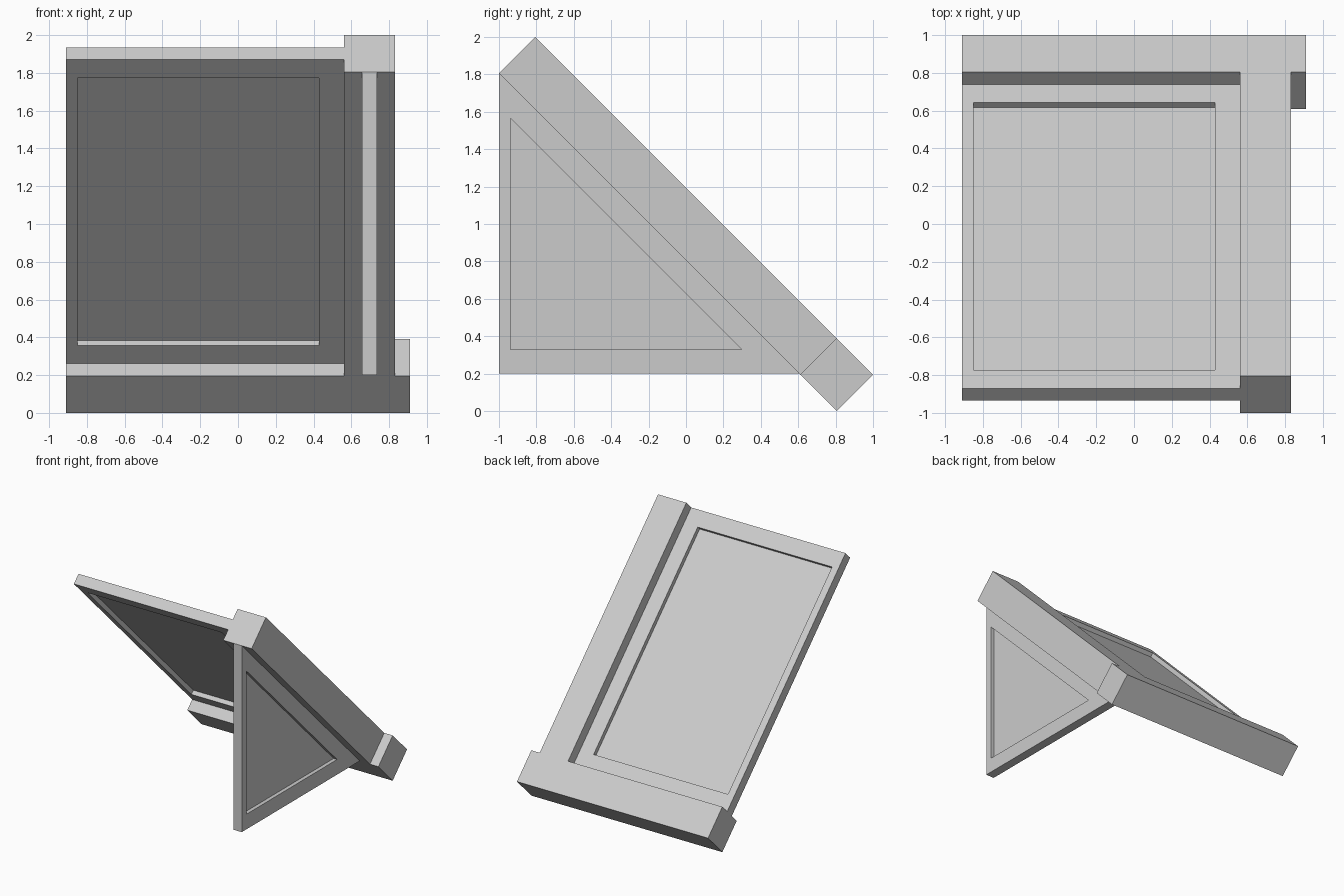
import bpy
import bmesh

if "Cube" in bpy.data.objects:
    bpy.data.objects.remove(bpy.data.objects["Cube"])


def loft(name, loops, place):
    """Skin a chain of equal-length loops [(profile, height), ...] and cap both ends."""
    bm = bmesh.new()
    rings = [[bm.verts.new(place(a, b, h)) for a, b in prof] for prof, h in loops]
    n = len(rings[0])
    for r0, r1 in zip(rings, rings[1:]):
        for i in range(n):
            j = (i + 1) % n
            bm.faces.new((r0[i], r0[j], r1[j], r1[i]))
    bm.faces.new(rings[0])
    bm.faces.new(rings[-1])
    bmesh.ops.recalc_face_normals(bm, faces=bm.faces)
    mesh = bpy.data.meshes.new(name)
    bm.to_mesh(mesh)
    bm.free()
    obj = bpy.data.objects.new(name, mesh)
    bpy.context.collection.objects.link(obj)
    return obj


def recessed_panel(name, outer, inner, low, high, depth, place):
    """Flat panel with the inner profile sunk into both faces."""
    return loft(name, [(inner, low + depth), (inner, low), (outer, low),
                       (outer, high), (inner, high), (inner, high - depth)], place)


def rect(x0, x1, s0, s1):
    return [(x0, s0), (x1, s0), (x1, s1), (x0, s1)]


def tilted(x, s, n):
    # 45 degree slope: s = y - z runs down the slope, n = y + z is its normal
    return (x, (n + s) / 2, (n - s) / 2)


def upright(y, z, x):
    return (x, y, z)


# L-shaped frame: sloping side beam and wider bottom beam
TOP, JOINT, BOTTOM = -2.805, 0.415, 0.805
frame = [(0.56, TOP), (0.83, TOP), (0.83, JOINT), (0.91, JOINT),
         (0.91, BOTTOM), (-0.91, BOTTOM), (-0.91, JOINT), (0.56, JOINT)]
loft("corner_frame", [(frame, 0.805), (frame, 1.195)], tilted)

# Sloping panel held in the frame corner
recessed_panel("sloping_panel", rect(-0.91, 0.56, TOP, JOINT),
               rect(-0.85, 0.43, -2.61, 0.222), 0.938, 1.064, 0.053, tilted)

# Triangular support panel under the side beam
recessed_panel("triangle_panel", [(-1, 1.805), (-1, 0.2), (0.605, 0.2)],
               [(-0.938, 1.565), (-0.938, 0.33), (0.297, 0.33)],
               0.657, 0.736, 0.033, upright)
